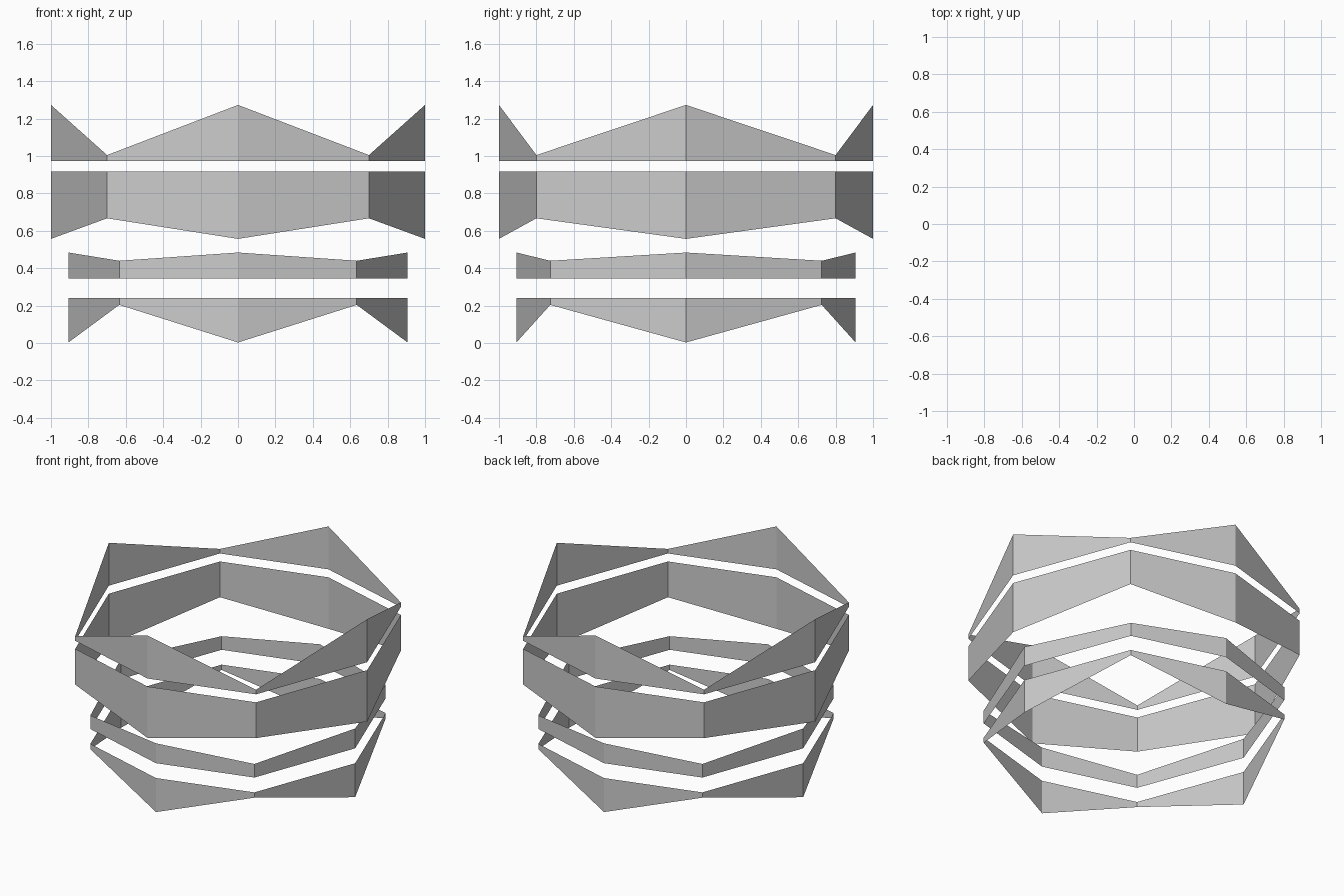
import bpy

if "Cube" in bpy.data.objects:
    bpy.data.objects.remove(bpy.data.objects["Cube"])

# Eight-sided plan: points on the axes alternate with diagonal corners
PLAN = [(1, 0), (0.7, 0.8), (0, 1), (-0.7, 0.8),
        (-1, 0), (-0.7, -0.8), (0, -1), (0.7, -0.8)]


def band(name, scale, level, axis_z, corner_z):
    """Thin upright band: one level rim at `level`, one zigzag rim."""
    verts = []
    for i, (x, y) in enumerate(PLAN):
        zigzag = corner_z if i % 2 else axis_z
        lo, hi = sorted((level, zigzag))
        verts += [(x * scale, y * scale, lo), (x * scale, y * scale, hi)]
    n = len(verts)
    faces = [(i, (i + 2) % n, (i + 3) % n, i + 1) for i in range(0, n, 2)]
    mesh = bpy.data.meshes.new(name)
    mesh.from_pydata(verts, [], faces)
    mesh.update()
    obj = bpy.data.objects.new(name, mesh)
    bpy.context.collection.objects.link(obj)
    return obj


# Upper pair of wide bands
band("top_crown_band", 1.0, 0.973, 1.273, 1.005)
band("upper_wide_band", 1.0, 0.917, 0.557, 0.667)

# Lower pair of slightly smaller bands
band("lower_narrow_band", 0.907, 0.345, 0.484, 0.440)
band("bottom_pointed_band", 0.907, 0.241, 0.003, 0.204)
